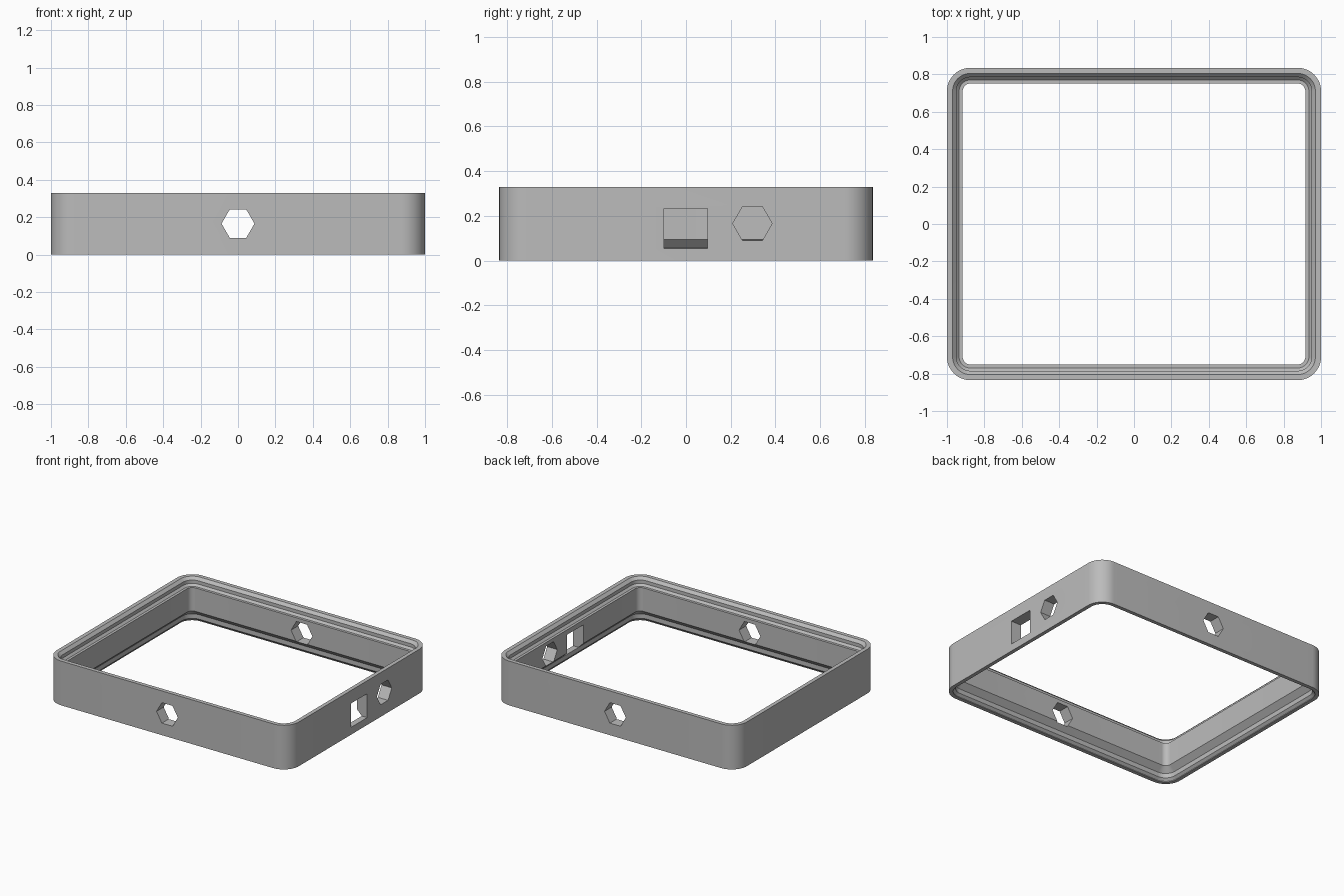
import bpy, bmesh, math

if "Cube" in bpy.data.objects:
    bpy.data.objects.remove(bpy.data.objects["Cube"])

HX, HY, R = 1.0, 0.835, 0.125   # half sizes and outer corner radius
CORNER = 12                     # segments per rounded corner

gray = bpy.data.materials.new("plain gray")
gray.diffuse_color = (0.5, 0.5, 0.5, 1)
gray.use_nodes = True
gray.node_tree.nodes["Principled BSDF"].inputs["Base Color"].default_value = gray.diffuse_color

# wall cross-section: (inset from the outer face, height)
PROFILE = [(0, 0), (0, 0.33), (0.03, 0.33), (0.05, 0.31), (0.05, 0.285),
           (0.065, 0.27), (0.084, 0.27), (0.084, 0.095), (0.045, 0.056),
           (0.045, 0.022), (0.028, 0.005), (0.028, 0)]


def make_object(name, bm):
    bmesh.ops.recalc_face_normals(bm, faces=bm.faces[:])
    mesh = bpy.data.meshes.new(name)
    bm.to_mesh(mesh)
    bm.free()
    mesh.materials.append(gray)
    ob = bpy.data.objects.new(name, mesh)
    bpy.context.collection.objects.link(ob)
    return ob


def rounded_ring(bm, inset, z):
    """Rounded rectangle whose corners stay concentric with the outer face."""
    ring = []
    for q, (sx, sy) in enumerate([(1, 1), (-1, 1), (-1, -1), (1, -1)]):
        for i in range(CORNER + 1):
            a = (q + i / CORNER) * math.pi / 2
            ring.append(bm.verts.new((sx * (HX - R) + (R - inset) * math.cos(a),
                                      sy * (HY - R) + (R - inset) * math.sin(a), z)))
    return ring


def prism(name, outline, axis, start, end):
    """Cutter along x or y from an outline of (across, height) points."""
    bm = bmesh.new()
    ends = []
    for d in (start, end):
        ends.append([bm.verts.new((d, u, z) if axis == "x" else (u, d, z))
                     for u, z in outline])
        bm.faces.new(ends[-1])
    n = len(outline)
    for i in range(n):
        j = (i + 1) % n
        bm.faces.new((ends[0][i], ends[0][j], ends[1][j], ends[1][i]))
    return make_object(name, bm)


def hexagon(centre, z=0.166, r=0.088):
    return [(centre + r * math.cos(k * math.pi / 3),
             z + r * math.sin(k * math.pi / 3)) for k in range(6)]


# frame: sweep the cross-section around the rounded rectangle
bm = bmesh.new()
rings = [rounded_ring(bm, inset, z) for inset, z in PROFILE]
for k, ring in enumerate(rings):
    nxt = rings[(k + 1) % len(rings)]
    for i in range(len(ring)):
        j = (i + 1) % len(ring)
        bm.faces.new((ring[i], ring[j], nxt[j], nxt[i]))
frame = make_object("frame", bm)

# holes: hexagons in front, back and right walls, rectangle in the right wall
cutters = [
    prism("front_back_hole", hexagon(0), "y", -1.2, 1.2),
    prism("right_hex_hole", hexagon(0.297), "x", 0.7, 1.2),
    prism("right_window", [(-0.098, 0.055), (0.095, 0.055),
                           (0.095, 0.233), (-0.098, 0.233)], "x", 0.7, 1.2),
]
bpy.context.view_layer.objects.active = frame
frame.select_set(True)
for cutter in cutters:
    mod = frame.modifiers.new(cutter.name, "BOOLEAN")
    mod.operation = "DIFFERENCE"
    mod.solver = "EXACT"
    mod.object = cutter
    bpy.ops.object.modifier_apply(modifier=mod.name)
    bpy.data.objects.remove(cutter)

bpy.ops.object.shade_smooth_by_angle(angle=math.radians(30))
